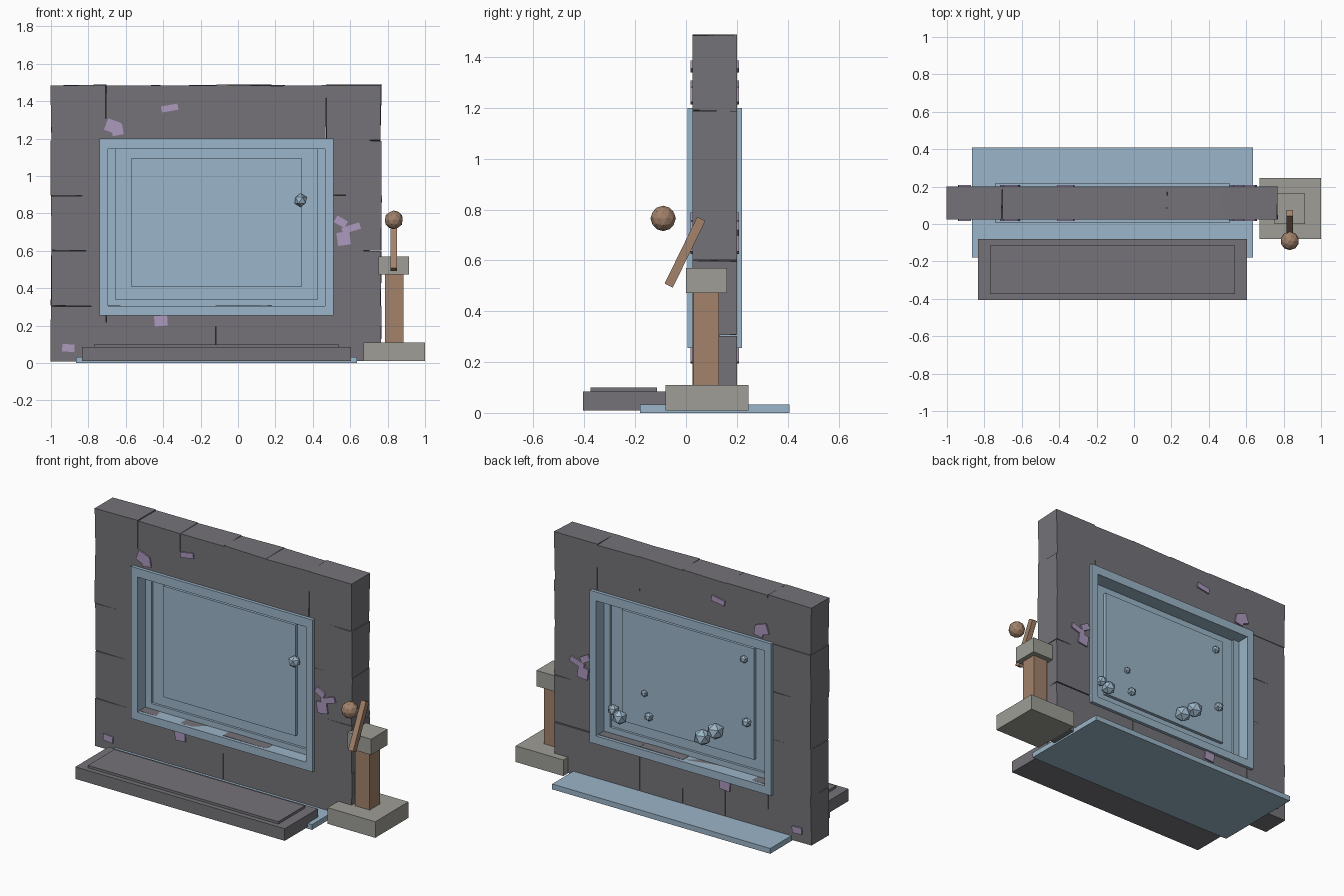
import bpy
import bmesh
import math
import random
from mathutils import Matrix, Vector

random.seed(4)
if "Cube" in bpy.data.objects:
    bpy.data.objects.remove(bpy.data.objects["Cube"], do_unlink=True)


def material(name, rgb):
    mat = bpy.data.materials.new(name)
    mat.use_nodes = True
    mat.diffuse_color = (*rgb, 1)
    mat.node_tree.nodes["Principled BSDF"].inputs["Base Color"].default_value = (*rgb, 1)
    return mat


GREY = material("dark grey brick", (0.176, 0.17, 0.188))
BLUE = material("pale blue", (0.33, 0.46, 0.58))
WOOD = material("brown wood", (0.36, 0.223, 0.147))
PURPLE = material("purple patch", (0.413, 0.319, 0.515))
STONE = material("light stone", (0.342, 0.337, 0.307))


def finish(name, bm, mat):
    bmesh.ops.recalc_face_normals(bm, faces=bm.faces)
    mesh = bpy.data.meshes.new(name)
    bm.to_mesh(mesh)
    bm.free()
    mesh.materials.append(mat)
    obj = bpy.data.objects.new(name, mesh)
    bpy.context.collection.objects.link(obj)
    return obj


def add_box(bm, x, y, z):
    """Add a box given its (low, high) range on each axis."""
    size = [hi - lo for lo, hi in (x, y, z)]
    mid = [(hi + lo) / 2 for lo, hi in (x, y, z)]
    mat = Matrix.Translation(mid) @ Matrix.Diagonal((*size, 1))
    return bmesh.ops.create_cube(bm, size=1, matrix=mat)["verts"]


def box(name, mat, x, y, z):
    bm = bmesh.new()
    add_box(bm, x, y, z)
    return finish(name, bm, mat)


def ball(name, mat, centre, radius, detail=1):
    bm = bmesh.new()
    bmesh.ops.create_icosphere(bm, subdivisions=detail, radius=radius,
                               matrix=Matrix.Translation(centre))
    return finish(name, bm, mat)


# Wall: grid of slightly uneven blocks around an open middle
COLS, ROWS = 6, 5
bw, bh = 1.765 / COLS, 1.475 / ROWS
bm = bmesh.new()
for c in range(COLS):
    for r in range(ROWS):
        if 0 < c < COLS - 1 and 0 < r < ROWS - 1:
            continue
        x, z = -1 + c * bw, 0.01 + r * bh
        for v in add_box(bm, (x, x + bw), (0.025, 0.2), (z, z + bh)):
            v.co.x += random.uniform(-0.004, 0.004)
            v.co.z += random.uniform(-0.004, 0.004)
finish("wall_blocks", bm, GREY)

# Window frame: four bars
fx, fz, fy = (-0.74, 0.51), (0.255, 1.2), (0.005, 0.22)
ix, iz = (-0.695, 0.465), (0.305, 1.145)
bm = bmesh.new()
add_box(bm, (fx[0], ix[0]), fy, fz)
add_box(bm, (ix[1], fx[1]), fy, fz)
add_box(bm, ix, fy, (fz[0], iz[0]))
add_box(bm, ix, fy, (iz[1], fz[1]))
finish("window_frame", bm, BLUE)

# Inner edging, pane and raised centre panel, equal on both sides
bm = bmesh.new()
ey = (0.085, 0.14)
add_box(bm, (ix[0], -0.655), ey, iz)
add_box(bm, (0.425, ix[1]), ey, iz)
add_box(bm, (-0.655, 0.425), ey, (iz[0], 0.34))
finish("pane_edging", bm, BLUE)
box("window_pane", BLUE, (-0.655, 0.425), (0.1, 0.125), (0.34, iz[1]))
box("centre_panel", BLUE, (-0.57, 0.34), (0.08, 0.145), (0.405, 1.095))

# Crystals: one on the front, a scatter on the back
ball("front_crystal", BLUE, (0.335, 0.075, 0.87), 0.037)
crystals = [(0.18, 0.62, 0.022), (0.387, 0.466, 0.035), (0.339, 0.435, 0.045),
            (0.147, 0.485, 0.028), (-0.234, 0.467, 0.052), (-0.323, 0.528, 0.052),
            (-0.506, 1.016, 0.025), (-0.526, 0.63, 0.03)]
for x, z, radius in crystals:
    ball("back_crystal", BLUE, (x, 0.135 + radius * 0.75, z), radius)

# Purple patches: chips that show on both wall faces
patches = [(-0.67, 1.265, 0.075, 0.065, -20), (-0.645, 1.245, 0.06, 0.055, 10),
           (-0.365, 1.363, 0.09, 0.033, 10), (-0.412, 0.225, 0.07, 0.055, 4),
           (-0.907, 0.08, 0.066, 0.04, -4), (0.55, 0.755, 0.065, 0.04, -30),
           (0.605, 0.72, 0.1, 0.035, 18), (0.565, 0.665, 0.07, 0.07, 8)]
for x, z, w, h, angle in patches:
    bm = bmesh.new()
    verts = add_box(bm, (-w / 2, w / 2), (0.017, 0.209), (-h / 2, h / 2))
    turn = Matrix.Translation((x, 0, z)) @ Matrix.Rotation(-math.radians(angle), 4, "Y")
    bmesh.ops.transform(bm, matrix=turn, verts=verts)
    finish("wall_patch", bm, PURPLE)

# Floor plate and front step
box("floor_plate", BLUE, (-0.865, 0.635), (-0.18, 0.408), (0, 0.033))
box("step_base", GREY, (-0.835, 0.605), (-0.405, -0.08), (0.01, 0.085))
box("step_top", GREY, (-0.77, 0.54), (-0.375, -0.115), (0.085, 0.1))

# Lever stand
box("stand_base", STONE, (0.672, 1), (-0.08, 0.245), (0.01, 0.11))
box("stand_post", WOOD, (0.785, 0.885), (0.03, 0.13), (0.11, 0.48))
box("stand_head", STONE, (0.752, 0.915), (0, 0.162), (0.472, 0.57))

# Lever and knob
bm = bmesh.new()
verts = add_box(bm, (-0.017, 0.017), (-0.018, 0.018), (-0.146, 0.146))
lean = Matrix.Translation((0.833, -0.004, 0.632)) @ Matrix.Rotation(-math.radians(26), 4, "X")
bmesh.ops.transform(bm, matrix=lean, verts=verts)
finish("lever_stick", bm, WOOD)
ball("lever_knob", WOOD, Vector((0.833, -0.09, 0.765)), 0.05, 2)
